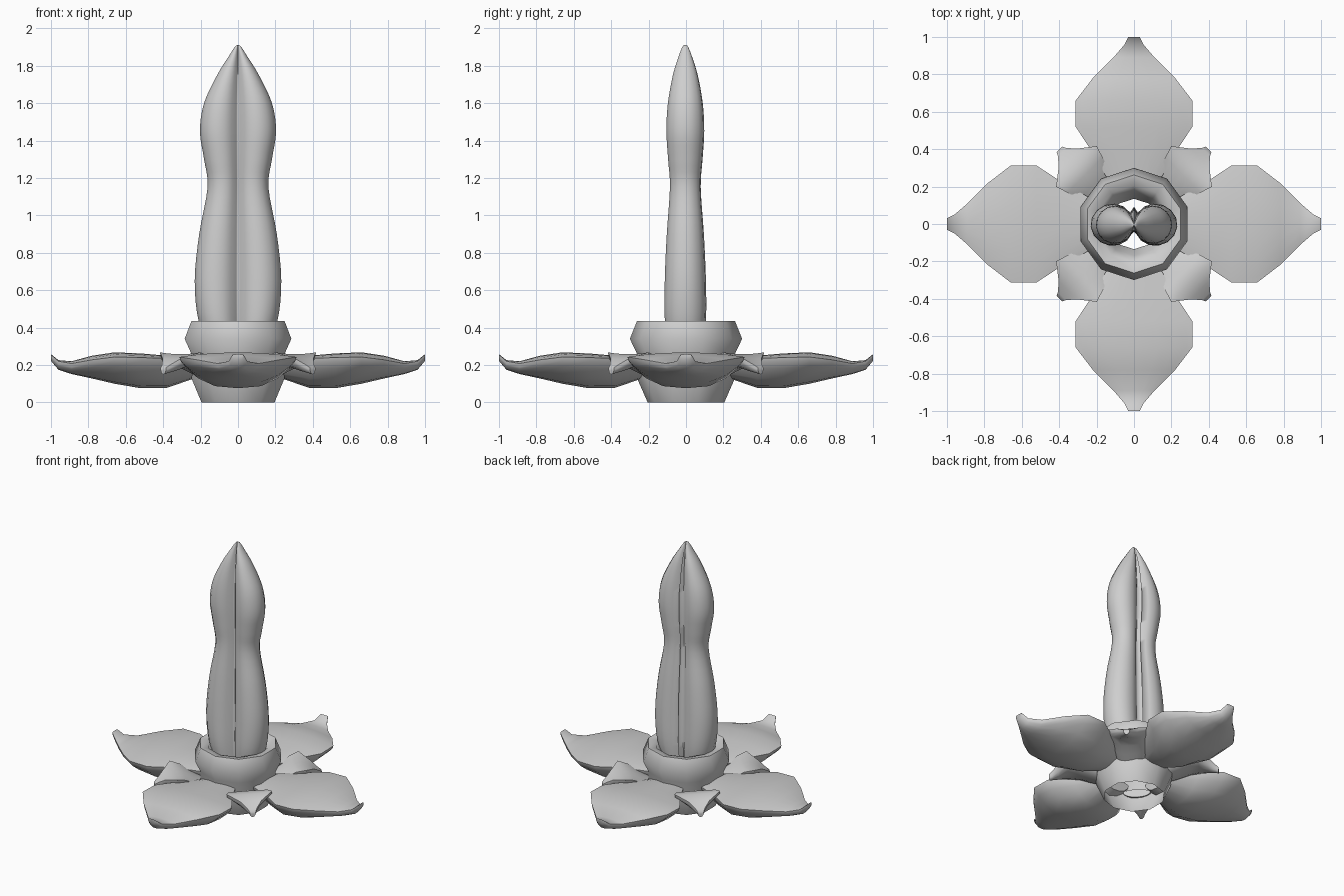
import bpy, bmesh, math
from mathutils import Matrix

if "Cube" in bpy.data.objects:
    bpy.data.objects.remove(bpy.data.objects["Cube"])

grey = bpy.data.materials.new("plain_grey")
grey.diffuse_color = (0.62, 0.62, 0.62, 1)
grey.use_nodes = True
grey.node_tree.nodes["Principled BSDF"].inputs["Base Color"].default_value = grey.diffuse_color


def finish(name, bm, angle, turn=0):
    bmesh.ops.recalc_face_normals(bm, faces=bm.faces)
    bm.transform(Matrix.Rotation(math.radians(turn), 4, 'Z'))
    mesh = bpy.data.meshes.new(name)
    bm.to_mesh(mesh)
    bm.free()
    mesh.materials.append(grey)
    ob = bpy.data.objects.new(name, mesh)
    bpy.context.collection.objects.link(ob)
    bpy.ops.object.select_all(action='DESELECT')
    ob.select_set(True)
    bpy.context.view_layer.objects.active = ob
    bpy.ops.object.shade_smooth_by_angle(angle=math.radians(angle))
    return ob


def loft(rings, cap_start=False, cap_end=False):
    bm = bmesh.new()
    vs = [[bm.verts.new(p) for p in ring] for ring in rings]
    for a, b in zip(vs, vs[1:]):
        n = len(a)
        for i in range(n):
            j = (i + 1) % n
            bm.faces.new((a[i], a[j], b[j], b[i]))
    if cap_start:
        bm.faces.new(vs[0])
    if cap_end:
        bm.faces.new(vs[-1])
    return bm


def smooth_rows(rows, steps):
    """Catmull-Rom interpolation through the rows."""
    out = []
    for i in range(len(rows) - 1):
        p0, p1, p2 = rows[max(i - 1, 0)], rows[i], rows[i + 1]
        p3 = rows[min(i + 2, len(rows) - 1)]
        for s in range(steps):
            t = s / steps
            out.append([0.5 * (2 * b + (c - a) * t + (2 * a - 5 * b + 4 * c - d) * t * t
                               + (3 * b - a - 3 * c + d) * t ** 3)
                        for a, b, c, d in zip(p0, p1, p2, p3)])
    out.append(rows[-1])
    return out


# Ten-sided cup: outer wall, rolled rim, and a funnel closing in on the stalk
profile = [(0.205, 0), (0.262, 0.13), (0.262, 0.26), (0.30, 0.34), (0.262, 0.435),
           (0.205, 0.425), (0.168, 0.36), (0.135, 0.25)]
rings = [[(r * math.sin(k * math.tau / 10), r * math.cos(k * math.tau / 10), z)
          for k in range(10)] for r, z in profile]
finish("cup", loft(rings), 75)

# Twin-lobed stalk: height, half width, half depth
stalk = [(0.25, 0.14, 0.08), (0.43, 0.21, 0.11), (0.65, 0.232, 0.111), (0.9, 0.208, 0.1),
         (1.15, 0.163, 0.083), (1.3, 0.182, 0.093), (1.45, 0.204, 0.102), (1.6, 0.182, 0.094),
         (1.75, 0.112, 0.067), (1.85, 0.05, 0.036), (1.9, 0.018, 0.016), (1.91, 0.006, 0.006)]


def lobes(z, w, d):
    c = 0.5 * w
    right = []
    for k in range(13):
        phi = math.radians(-156 + k * 301 / 12)
        cs = math.cos(phi)
        right.append((c + (w - c) * cs, d * math.sin(phi)))
    groove = [(0, -0.32 * d)]                     # valley down the front
    ridge = [(0, 0.85 * d)]                       # rib running up the back
    left = [(-x, y) for x, y in reversed(right)]
    return [(x, y - 0.004, z) for x, y in groove + right + ridge + left]


finish("stalk", loft([lobes(*r) for r in smooth_rows(stalk, 4)], cap_end=True), 100)


# Plump leaf shape: distance, half width, edge z, top middle z, underside z
def leaf(name, rows, turn):
    cols = [-1, -0.9, -0.7, -0.4, 0, 0.4, 0.7, 0.9, 1]
    rings = []
    for r, w, edge, top, low in rows:
        upper = [(r, t * w, top + (edge - top) * t * t) for t in cols]
        rim = edge - min(0.02, (edge - low) * 0.4)
        under = [(r, t * w * 0.98, low + (rim - low) * abs(t) ** 2.8) for t in reversed(cols)]
        rings.append(upper + under)
    finish(name, loft(rings, True, True), 60, turn)


petal = [(0.2, 0.12, 0.215, 0.235, 0.14), (0.38, 0.22, 0.235, 0.25, 0.078),
         (0.52, 0.312, 0.24, 0.262, 0.076), (0.66, 0.312, 0.243, 0.268, 0.1),
         (0.78, 0.22, 0.228, 0.25, 0.128), (0.89, 0.11, 0.208, 0.22, 0.152),
         (0.96, 0.05, 0.22, 0.226, 0.175), (1.0, 0.03, 0.255, 0.258, 0.222)]
bract = [(0.22, 0.09, 0.165, 0.18, 0.12), (0.30, 0.112, 0.205, 0.22, 0.15),
         (0.37, 0.133, 0.25, 0.252, 0.175), (0.435, 0.154, 0.268, 0.258, 0.19),
         (0.50, 0.07, 0.235, 0.23, 0.165), (0.545, 0.03, 0.2, 0.2, 0.155),
         (0.565, 0.02, 0.185, 0.185, 0.15)]

# Four petals and four small bracts between them
for k in range(4):
    leaf(f"petal_{k + 1}", petal, 90 * k)
    leaf(f"bract_{k + 1}", bract, 90 * k + 45)
